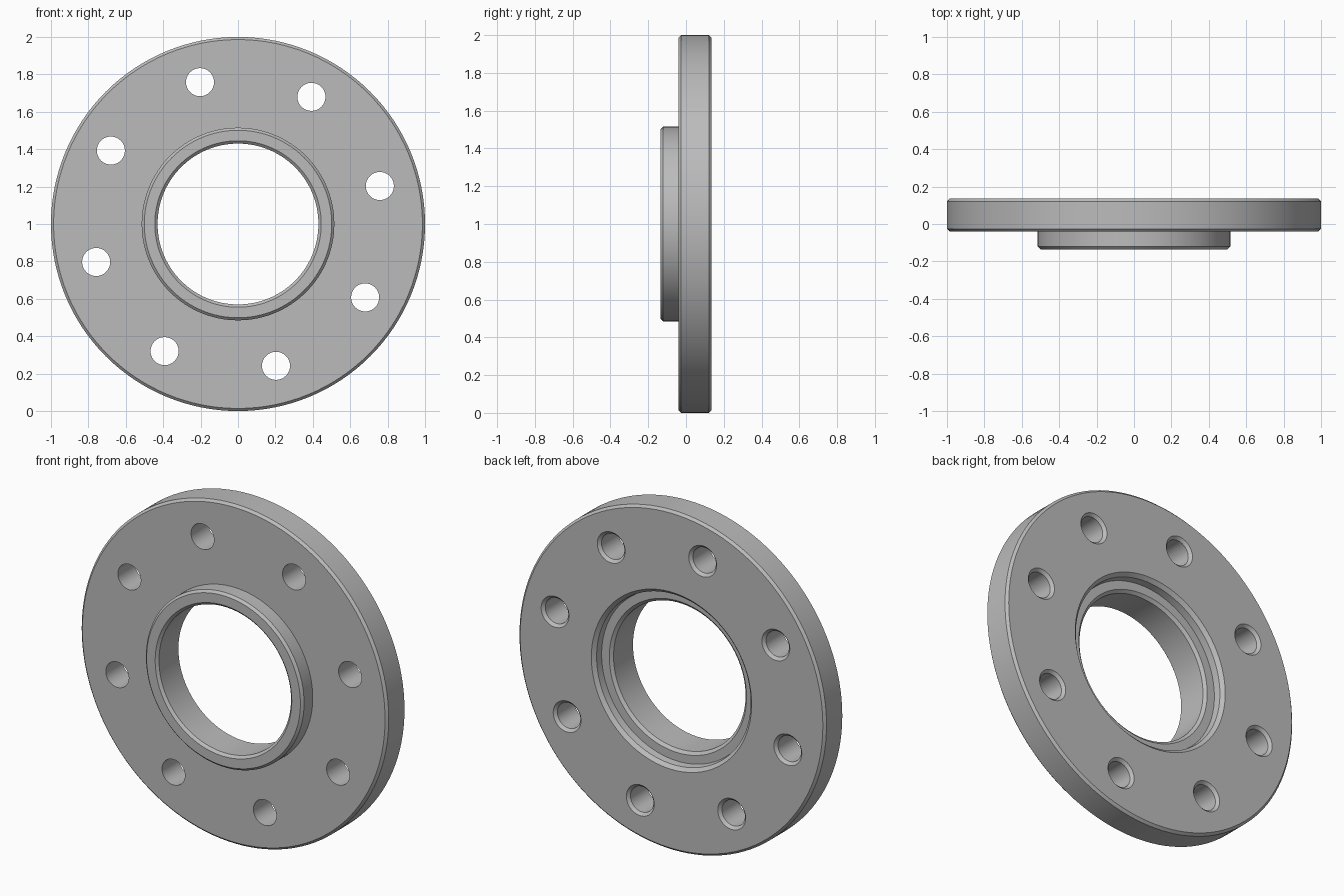
import bpy
import bmesh
from math import cos, sin, radians, tau

if "Cube" in bpy.data.objects:
    bpy.data.objects.remove(bpy.data.objects["Cube"], do_unlink=True)

CENTRE_Z = 1.0
FRONT, FACE, BACK = -0.135, -0.04, 0.135
CHAMFER = 0.014

steel = bpy.data.materials.new("grey steel")
steel.use_nodes = True
colour = (0.5, 0.5, 0.5, 1)
steel.diffuse_color = colour
steel.node_tree.nodes["Principled BSDF"].inputs["Base Color"].default_value = colour


def add_ring(bm, profile, x, z, steps, closed):
    """Turn a (radius, y) profile about the y axis through (x, z)."""
    rings = []
    for i in range(steps):
        a = tau * i / steps
        rings.append([bm.verts.new((x + r * cos(a), y, z + r * sin(a))) for r, y in profile])
    n = len(profile)
    for i in range(steps):
        a, b = rings[i], rings[(i + 1) % steps]
        for j in range(n if closed else n - 1):
            k = (j + 1) % n
            bm.faces.new((a[j], a[k], b[k], b[j]))
    if not closed:
        bm.faces.new([ring[0] for ring in rings])
        bm.faces.new([ring[-1] for ring in rings])


def finish(bm, name):
    bmesh.ops.recalc_face_normals(bm, faces=bm.faces)
    mesh = bpy.data.meshes.new(name)
    bm.to_mesh(mesh)
    bm.free()
    mesh.materials.append(steel)
    obj = bpy.data.objects.new(name, mesh)
    bpy.context.collection.objects.link(obj)
    return obj


# Flange body: hub, plate, rear socket and bore in one turned section
c = CHAMFER
section = [
    (0.445, FRONT), (0.515 - c, FRONT), (0.515, FRONT + c), (0.515, FACE),
    (1 - c, FACE), (1, FACE + c), (1, BACK - c), (1 - c, BACK),
    (0.522, BACK), (0.502, BACK - 0.02), (0.497, BACK - 0.06),
    (0.447, BACK - 0.06), (0.43, BACK - 0.075), (0.43, FRONT + c),
]
bm = bmesh.new()
add_ring(bm, section, 0, CENTRE_Z, 128, True)
flange = finish(bm, "flange")

# Bolt holes: eight round cutters, countersunk at the back
hole = [(0.075, FACE - 0.03), (0.075, BACK - 0.016), (0.091, BACK), (0.091, BACK + 0.03)]
bm = bmesh.new()
for i in range(8):
    a = radians(15 + 45 * i)
    add_ring(bm, hole, 0.785 * cos(a), CENTRE_Z + 0.785 * sin(a), 40, False)
cutter = finish(bm, "bolt_hole_cutter")
cutter.hide_render = True

cut = flange.modifiers.new("bolt holes", 'BOOLEAN')
cut.operation = 'DIFFERENCE'
cut.solver = 'EXACT'
cut.object = cutter

bpy.ops.object.select_all(action='DESELECT')
flange.select_set(True)
bpy.context.view_layer.objects.active = flange
bpy.ops.object.modifier_apply(modifier=cut.name)
bpy.data.objects.remove(cutter, do_unlink=True)
bpy.ops.object.shade_smooth_by_angle(angle=radians(30))
